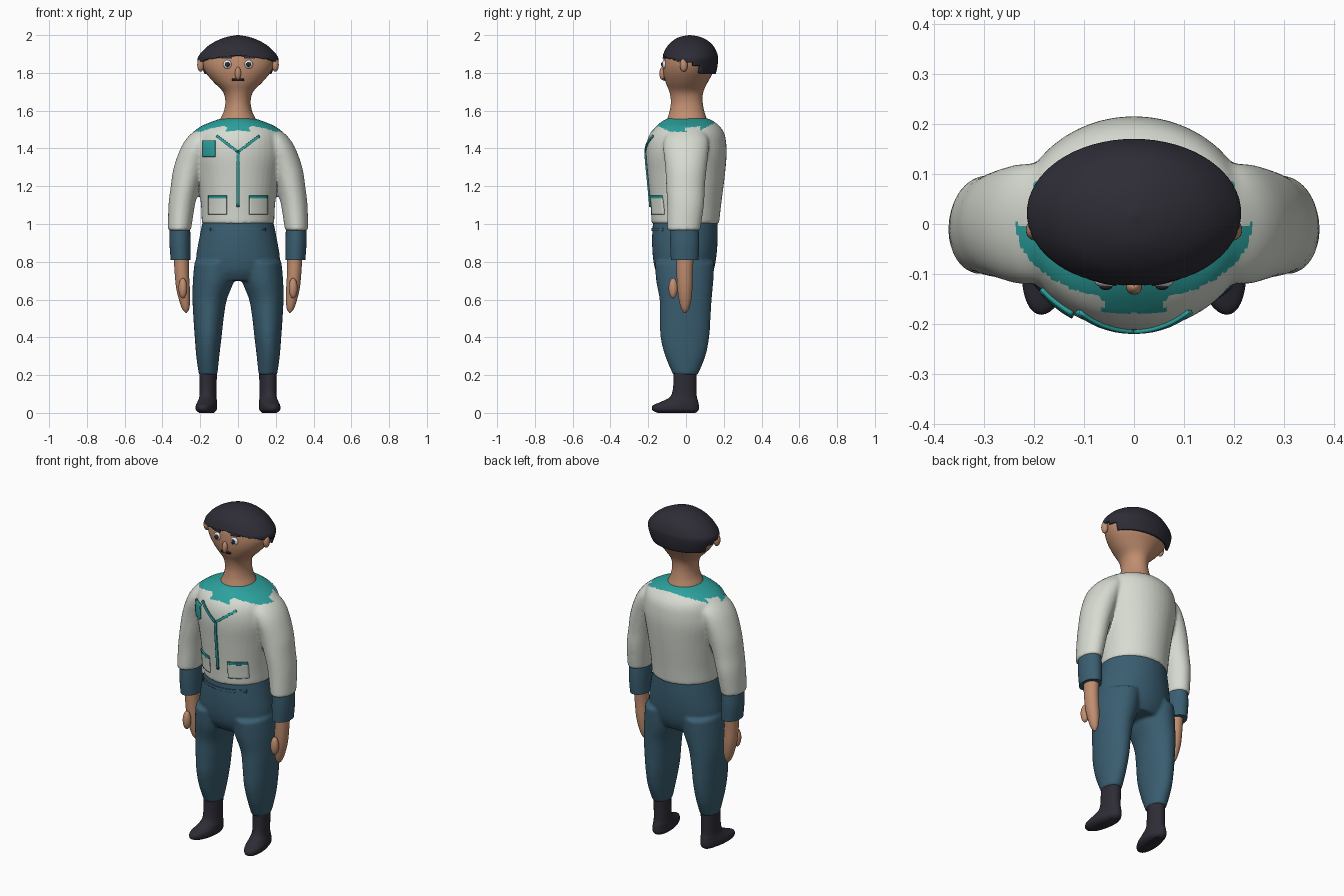
import bpy, bmesh, math
from mathutils import Vector, Matrix

cube = bpy.data.objects.get("Cube")
if cube:
    bpy.data.objects.remove(cube)


def material(name, *rgb):
    mat = bpy.data.materials.new(name)
    mat.use_nodes = True
    color = (*rgb, 1)
    mat.diffuse_color = color
    for node in mat.node_tree.nodes:
        if node.type == 'BSDF_PRINCIPLED':
            node.inputs["Base Color"].default_value = color
            node.inputs["Roughness"].default_value = .8
    return mat


dark = material("charcoal", .027, .025, .036)
skin = material("skin", .53, .27, .16)
cloth = material("off white cloth", .68, .71, .64)
teal = material("teal", .025, .36, .34)
denim = material("dark blue cloth", .042, .112, .165)
eye_white = material("eye white", .8, .8, .8)


def finish(name, bm, mat):
    bmesh.ops.recalc_face_normals(bm, faces=bm.faces[:])
    mesh = bpy.data.meshes.new(name)
    bm.to_mesh(mesh)
    bm.free()
    obj = bpy.data.objects.new(name, mesh)
    bpy.context.collection.objects.link(obj)
    mesh.materials.append(mat)
    smooth(mesh)
    return obj


def smooth(mesh):
    mesh.shade_smooth()
    mesh.set_sharp_from_angle(angle=math.radians(40))


def curve_point(a, b, c, d, t):
    """Smooth interpolation between rows b and c."""
    return [q + t * (r - p + t * (2*p - 5*q + 4*r - s + t * (3*(q - r) + s - p))) / 2
            for p, q, r, s in zip(a, b, c, d)]


def loft(bm, rows, side=1, steps=5, segments=40):
    """Skin horizontal ovals given as (z, centre x, half width, front y, back y)."""
    padded = [rows[0], *rows, rows[-1]]
    ovals = [curve_point(*padded[i:i + 4], k / steps)
             for i in range(len(rows) - 1) for k in range(steps)] + [rows[-1]]
    rings = []
    for z, cx, rx, front, back in ovals:
        ring = []
        for k in range(segments):
            a = math.tau * k / segments
            y = (front + back) / 2 + (back - front) / 2 * math.sin(a)
            ring.append(bm.verts.new((side * (cx + rx * math.cos(a)), y, z)))
        rings.append(ring)
    for low, high in zip(rings, rings[1:]):
        for k in range(segments):
            n = (k + 1) % segments
            bm.faces.new((low[k], low[n], high[n], high[k]))
    bm.faces.new(rings[0])
    bm.faces.new(rings[-1])


def lofted(name, rows, mat, side=1):
    bm = bmesh.new()
    loft(bm, rows, side)
    return finish(name, bm, mat)


def blended(name, body, limb, mat):
    """Merge a central loft with two mirrored limbs into one soft surface."""
    bm = bmesh.new()
    loft(bm, body)
    for side in (1, -1):
        loft(bm, limb, side)
    obj = finish(name, bm, mat)
    remesh = obj.modifiers.new("merge", 'REMESH')
    remesh.mode = 'VOXEL'
    remesh.voxel_size = .009
    relax = obj.modifiers.new("relax", 'SMOOTH')
    relax.iterations = 6
    graph = bpy.context.evaluated_depsgraph_get()
    mesh = bpy.data.meshes.new_from_object(obj.evaluated_get(graph))
    obj.modifiers.clear()
    obj.data = mesh
    smooth(mesh)
    return obj


def ball(name, center, radii, mat):
    bm = bmesh.new()
    bmesh.ops.create_uvsphere(bm, u_segments=20, v_segments=12, radius=1,
                              matrix=Matrix.Translation(center) @ Matrix.Diagonal((*radii, 1)))
    return finish(name, bm, mat)


def plate(name, target, corners, mat, lift=.004):
    """Thin patch laid on the front of a surface; corners are (x, z)."""
    bm = bmesh.new()
    a, b, c, d = [Vector(p) for p in corners]
    n = 10
    grid = []
    for i in range(n + 1):
        row = []
        for j in range(n + 1):
            p = a.lerp(b, i / n).lerp(d.lerp(c, i / n), j / n)
            hit, place, _, _ = target.ray_cast(Vector((p.x, -1, p.y)), Vector((0, 1, 0)))
            row.append(bm.verts.new((p.x, place.y - lift if hit else -.1, p.y)))
        grid.append(row)
    for i in range(n):
        for j in range(n):
            bm.faces.new((grid[i][j], grid[i+1][j], grid[i+1][j+1], grid[i][j+1]))
    obj = finish(name, bm, mat)
    solid = obj.modifiers.new("thickness", 'SOLIDIFY')
    solid.thickness = .008
    solid.offset = 0
    return obj


def box(x0, x1, z0, z1):
    return [(x0, z0), (x1, z0), (x1, z1), (x0, z1)]


def strip(start, end, width=.014):
    p, q = Vector(start), Vector(end)
    w = (q - p).orthogonal().normalized() * width / 2
    return [p - w, q - w, q + w, p + w]


# Jacket with sleeves and a teal collar
jacket = blended("jacket", [
    (1.0, 0, .192, -.182, .175), (1.1, 0, .196, -.188, .186), (1.25, 0, .215, -.202, .205),
    (1.36, 0, .235, -.212, .215), (1.43, 0, .235, -.208, .213), (1.48, 0, .225, -.19, .203),
    (1.515, 0, .2, -.16, .18), (1.545, 0, .13, -.125, .145), (1.56, 0, .085, -.095, .11)], [
    (.965, .31, .061, -.1, .075), (1.1, .298, .07, -.1, .095), (1.2, .28, .076, -.105, .1),
    (1.3, .255, .085, -.11, .11), (1.4, .22, .084, -.12, .12), (1.46, .19, .076, -.11, .115),
    (1.505, .17, .045, -.07, .08)], cloth)
jacket.data.materials.append(teal)
for face in jacket.data.polygons:
    x, y, z = face.center
    width = .205 if 0 < y < .075 else .235
    collar = (x / width) ** 2 + (y / .152) ** 2 < 1
    flap = abs(x) < .062 and -.178 < y < 0
    face.material_index = int(z > 1.44 and (collar or flap))

# Trousers
trousers = blended("trousers", [
    (.7, 0, .17, -.13, .12), (.75, 0, .21, -.16, .145), (.82, 0, .222, -.175, .16),
    (.92, 0, .206, -.18, .168), (1.025, 0, .185, -.174, .166)], [
    (.2, .158, .049, -.068, .062), (.3, .16, .061, -.11, .103), (.4, .158, .071, -.135, .123),
    (.5, .156, .08, -.138, .13), (.6, .15, .091, -.14, .136), (.7, .13, .109, -.158, .145),
    (.8, .12, .11, -.165, .15)], denim)

# Head with neck
head = lofted("head", [
    (1.52, 0, .11, -.11, .12), (1.56, 0, .092, -.098, .108), (1.6, 0, .074, -.086, .096),
    (1.65, 0, .067, -.08, .088), (1.7, 0, .08, -.088, .092), (1.75, 0, .128, -.108, .115),
    (1.8, 0, .17, -.12, .142), (1.85, 0, .193, -.121, .156), (1.9, 0, .188, -.112, .154),
    (1.95, 0, .13, -.08, .12), (1.98, 0, .05, -.03, .06)], skin)

# Hair cap, trimmed along a stepped hairline
hair_bm = bmesh.new()
loft(hair_bm, [
    (1.77, 0, .18, -.12, .15), (1.82, 0, .202, -.126, .164), (1.87, 0, .214, -.126, .17),
    (1.9, 0, .201, -.12, .166), (1.94, 0, .162, -.1, .147), (1.97, 0, .113, -.07, .116),
    (1.99, 0, .06, -.034, .076), (2.0, 0, .006, .014, .026)], steps=9, segments=64)


def hairline(x, y):
    if y > .07:
        return 1.795
    return 1.835 if y > .03 else 1.892 - .035 * (x / .21) ** 2


trimmed = [f for f in hair_bm.faces
           if f.calc_center_median().z < hairline(*f.calc_center_median().xy)]
bmesh.ops.delete(hair_bm, geom=trimmed, context='FACES')
hair = finish("hair", hair_bm, dark)
shell = hair.modifiers.new("thickness", 'SOLIDIFY')
shell.thickness = .015
shell.offset = -1

bpy.context.view_layer.update()

# Paired parts
for side, label in ((1, "left"), (-1, "right")):
    lofted(label + "_cuff", [
        (.81, .304, .052, -.08, .066), (.9, .307, .056, -.084, .07),
        (.985, .308, .054, -.082, .066)], denim, side)
    lofted(label + "_hand", [
        (.84, .3, .04, -.05, .042), (.75, .298, .038, -.05, .036), (.66, .291, .036, -.046, .034),
        (.59, .282, .028, -.036, .026), (.55, .277, .018, -.025, .015),
        (.53, .275, .004, -.012, .002)], skin, side)
    ball(label + "_thumb", (side * .292, -.068, .66), (.023, .024, .054), skin)
    boot = lofted(label + "_boot", [
        (.0, .16, .036, -.15, .05), (.015, .16, .052, -.178, .067), (.04, .16, .053, -.175, .068),
        (.062, .158, .049, -.125, .064), (.1, .157, .044, -.075, .056),
        (.22, .157, .046, -.064, .057)], dark, side)
    for v in boot.data.vertices:
        v.co.x -= side * .14 * min(v.co.y, 0)
    ball(label + "_ear", (side * .198, -.012, 1.842), (.018, .021, .036), skin)
    ball(label + "_eye", (side * .056, -.114, 1.845), (.023, .013, .023), eye_white)
    ball(label + "_pupil", (side * .056, -.124, 1.845), (.013, .008, .013), dark)
    plate(label + "_eyebrow", head, box(side * .035, side * .09, 1.876, 1.893), dark)
    plate(label + "_pocket", jacket, box(side * .06, side * .155, 1.05, 1.14), cloth)
    plate(label + "_pocket_trim", jacket, box(side * .06, side * .155, 1.135, 1.15), teal, .006)
    plate(label + "_lapel_line", jacket, strip((0, 1.382), (side * .112, 1.465)), teal)

# Face and clothing details
ball("nose", (0, -.125, 1.797), (.016, .016, .034), skin)
plate("mouth", head, box(-.03, .03, 1.759, 1.77), dark)
plate("zip", jacket, strip((0, 1.09), (0, 1.385)), teal)
plate("chest_badge", jacket, box(-.185, -.122, 1.355, 1.442), teal, .005)
plate("waistband_seam", trousers, box(-.145, .145, .962, .978), denim, .002)
